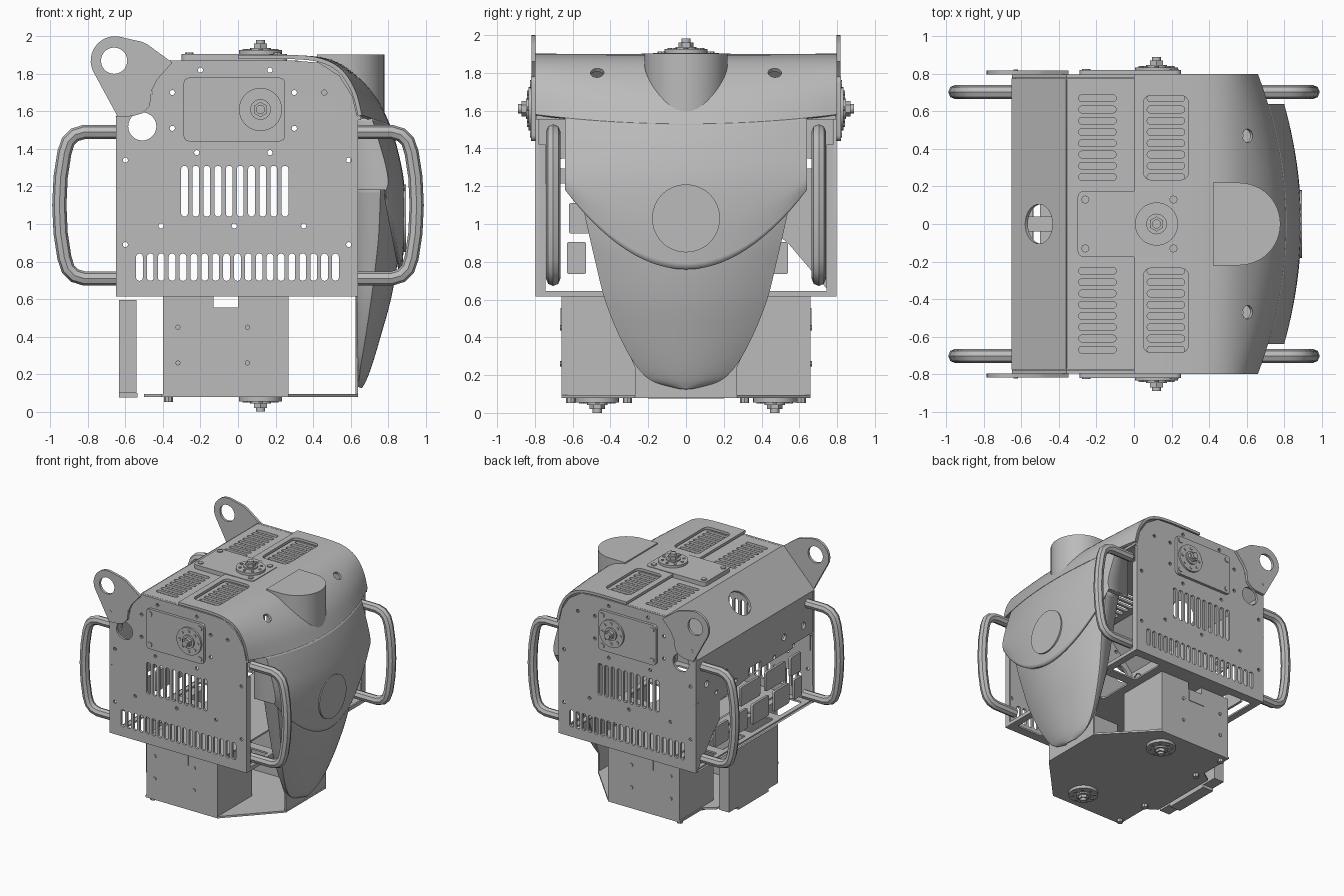
import bpy, bmesh, math
from mathutils import Vector, Matrix

cube = bpy.data.objects.get("Cube")
if cube:
    bpy.data.objects.remove(cube, do_unlink=True)

GREY = (0.5, 0.5, 0.5, 1)
mat = bpy.data.materials.new("plain grey")
mat.use_nodes = True
mat.diffuse_color = GREY
mat.node_tree.nodes["Principled BSDF"].inputs["Base Color"].default_value = GREY
X, Y, Z = Vector((1, 0, 0)), Vector((0, 1, 0)), Vector((0, 0, 1))
parts = []


def add(name, mesh):
    ob = bpy.data.objects.new(name, mesh)
    bpy.context.collection.objects.link(ob)
    mesh.materials.clear()
    mesh.materials.append(mat)
    parts.append(ob)
    return ob


def evaluated_mesh(ob):
    bpy.context.view_layer.update()
    dg = bpy.context.evaluated_depsgraph_get()
    return bpy.data.meshes.new_from_object(ob.evaluated_get(dg))


def from_curve(name, curve, matrix=Matrix()):
    tmp = bpy.data.objects.new("tmp_curve", curve)
    bpy.context.collection.objects.link(tmp)
    mesh = evaluated_mesh(tmp)
    bpy.data.objects.remove(tmp, do_unlink=True)
    mesh.transform(matrix)
    return add(name, mesh)


def poly_spline(curve, pts, cyclic=True):
    sp = curve.splines.new('POLY')
    sp.points.add(len(pts) - 1)
    for p, co in zip(sp.points, pts):
        p.co = (*co, 0, 1) if len(co) == 2 else (*co, 1)
    sp.use_cyclic_u = cyclic


def plate(name, outline, holes, origin, u, v, thick):
    """Flat plate with holes, centred on its own plane."""
    c = bpy.data.curves.new(name, 'CURVE')
    c.dimensions, c.fill_mode, c.extrude = '2D', 'BOTH', thick / 2
    for pts in [outline] + holes:
        poly_spline(c, pts)
    m = Matrix((u, v, u.cross(v))).transposed().to_4x4()
    m.translation = origin
    return from_curve(name, c, m)


def arc(cx, cy, r, a0, a1, n):
    return [(cx + r * math.cos(math.radians(a0 + (a1 - a0) * i / n)),
             cy + r * math.sin(math.radians(a0 + (a1 - a0) * i / n))) for i in range(n + 1)]


def circle(cx, cy, r, n=16):
    return arc(cx, cy, r, 0, 360, n)[:-1]


def rrect(cx, cy, w, h, r, n=4):
    a, b = w / 2 - r, h / 2 - r
    return sum((arc(cx + sx * a, cy + sy * b, r, q, q + 90, n) for sx, sy, q in
                ((1, 1, 0), (-1, 1, 90), (-1, -1, 180), (1, -1, 270))), [])


def box(name, lo, hi):
    lo, hi = Vector(lo), Vector(hi)
    bm = bmesh.new()
    bmesh.ops.create_cube(bm, size=1, matrix=Matrix.Translation((lo + hi) / 2)
                          @ Matrix.Diagonal((*(hi - lo), 1)))
    me = bpy.data.meshes.new(name)
    bm.to_mesh(me)
    return add(name, me)


def studs(name, items):
    """Cylinders joined in one object: (base, axis, radius, height, sides)."""
    bm = bmesh.new()
    for base, axis, r, h, n in items:
        m = Matrix.Translation(Vector(base) + axis * h / 2) @ axis.to_track_quat('Z', 'Y').to_matrix().to_4x4()
        bmesh.ops.create_cone(bm, cap_ends=True, segments=n, radius1=r, radius2=r, depth=h, matrix=m)
    me = bpy.data.meshes.new(name)
    bm.to_mesh(me)
    return add(name, me)


def flange(name, base, axis, u, v, h):
    base = Vector(base)
    items = [(base, axis, 0.115, h, 32), (base, axis, 0.055, h + 0.012, 24),
             (base, axis, 0.04, h + 0.035, 6), (base, axis, 0.025, h + 0.055, 12)]
    for px, py in circle(0, 0, 0.085, 8):
        items.append((base + u * px + v * py, axis, 0.012, h + 0.006, 8))
    studs(name, items)


def loft(name, rows, back=None, cols=28, sub=5):
    """Bowed shell; each row is centre x, z, side x, z and half width."""
    rows = [Vector(r) for r in rows]
    path = []
    for i in range(len(rows) - 1):
        a, b, c, d = rows[max(i - 1, 0)], rows[i], rows[i + 1], rows[min(i + 2, len(rows) - 1)]
        for k in range(sub):
            t = k / sub
            path.append(b + (c - a) * t / 2 + (a * 2 - b * 5 + c * 4 - d) * t**2 / 2
                        + (b * 3 - a - c * 3 + d) * t**3 / 2)
    path.append(rows[-1])
    bm = bmesh.new()
    grid = []
    for xc, zc, xs, zs, w in path:
        pts = []
        for j in range(cols + 1):
            s = 2 * j / cols - 1
            pts.append((xc + (xs - xc) * s * s, s * w, zc + (zs - zc) * s * s))
        if back is not None:
            pts = [(back, -w, zs)] + pts + [(back, w, zs)]
        grid.append([bm.verts.new(p) for p in pts])
    for r0, r1 in zip(grid, grid[1:]):
        for j in range(len(r0) - 1):
            bm.faces.new((r0[j], r1[j], r1[j + 1], r0[j + 1]))
    me = bpy.data.meshes.new(name)
    bm.to_mesh(me)
    ob = add(name, me)
    sol = ob.modifiers.new("thickness", 'SOLIDIFY')
    sol.thickness, sol.offset = 0.022, -1
    return ob


# Side plates with vent slots, lifting lugs, covers and handles
slots = [rrect(-0.285 + 0.0595 * i, 1.175, 0.036, 0.27, 0.017) for i in range(10)]
slots += [rrect(-0.525 + 0.058 * i, 0.77, 0.036, 0.145, 0.017) for i in range(19)]
pins = [(x, z) for z, xs in ((1.82, (-0.2, 0.17)), (1.7, (-0.47, -0.35, 0.3, 0.46)),
                             (1.51, (-0.35, 0.3)), (1.38, (-0.22, 0.17)), (1.34, (-0.6, 0.59)),
                             (0.99, (-0.41, -0.02, 0.35)), (0.89, (-0.6, 0.59))) for x in xs]
side = [(-0.65, 0.615), (0.64, 0.615), (0.64, 1.55), (0.61, 1.68), (0.54, 1.79),
        (0.43, 1.86), (0.3, 1.87), (-0.36, 1.87), (-0.65, 1.57)]
lug = arc(-0.655, 1.87, 0.13, 205, 80, 12) + [(-0.51, 1.97), (-0.48, 1.955), (-0.35, 1.86),
      (-0.43, 1.77), (-0.46, 1.71), (-0.47, 1.63), (-0.51, 1.59), (-0.56, 1.575), (-0.64, 1.57)]
grip = [(0.62, 1.49), (0.82, 1.49), (0.87, 1.475), (0.905, 1.44), (0.925, 1.38), (0.945, 1.25), (0.952, 1.1),
        (0.945, 0.95), (0.925, 0.82), (0.905, 0.76), (0.87, 0.725), (0.82, 0.71), (0.62, 0.71)]
for s in (-1, 1):
    tag = "left" if s > 0 else "right"
    plate(f"side_plate_{tag}", side, slots + [circle(x, z, 0.014, 10) for x, z in pins]
          + [circle(-0.51, 1.52, 0.075, 28)], Y * s * 0.787, X, Z, 0.02)
    plate(f"lifting_lug_{tag}", lug, [circle(-0.66, 1.87, 0.07, 28)], Y * s * 0.808, X, Z, 0.022)
    plate(f"side_cover_{tag}", rrect(-0.02, 1.61, 0.54, 0.34, 0.03), [], Y * s * 0.805, X, Z, 0.03)
    flange(f"side_flange_{tag}", (0.12, s * 0.815, 1.61), Y * s, X, Z, 0.02)
    studs(f"side_screws_{tag}", [((x, s * 0.815, z), Y * s, 0.022, 0.012, 8)
                                 for x in (-0.255, 0.215) for z in (1.48, 1.74)]
          + [((-0.63, s * 0.81, 1.66), Y * s, 0.012, 0.012, 8)])
    for d in (-1, 1):
        end = "front" if d > 0 else "back"
        c = bpy.data.curves.new("grip", 'CURVE')
        c.dimensions, c.bevel_depth, c.bevel_resolution = '3D', 0.038, 2
        poly_spline(c, [(d * x, s * 0.703, z) for x, z in grip], False)
        from_curve(f"handle_{end}_{tag}", c)
    # Folded front edges of the side plates
    for lo, hi in (((0.625, 0.745, 0.615), (0.64, 0.795, 1.42)), ((0.625, 0.43, 0.615), (0.64, 0.795, 0.645)),
                   ((0.52, 0.62, 1.553), (0.655, 0.795, 1.575))):
        ys = sorted((s * lo[1], s * hi[1]))
        box(f"front_edge_{tag}", (lo[0], ys[0], lo[2]), (hi[0], ys[1], hi[2]))

# Top deck with vent slots, sloped rear deck and back panel
rows = [s * (0.25 + 0.06 * i) for s in (-1, 1) for i in range(8)]
plate("top_deck", rrect(-0.02, 0, 0.68, 1.55, 0.005),
      [rrect(x, y, 0.2, 0.036, 0.017) for y in rows for x in (-0.195, 0.17)], Z * 1.86, X, Y, 0.02)
slope = Vector((0.29, 0, 0.30)).normalized()
plate("sloped_rear_deck", rrect(0, 0, 1.55, 0.42, 0.005), [circle(0, 0, 0.105, 32)],
      Vector((-0.5, 0, 1.715)), Y, slope, 0.02)
ports = [rrect(y, 0.82, w, 0.17, 0.01) for y, w in ((-0.58, 0.1), (-0.36, 0.2), (-0.08, 0.22), (0.2, 0.2), (0.45, 0.18))]
ports += [rrect(y, 1.03, w, 0.16, 0.01) for y, w in ((-0.55, 0.14), (-0.28, 0.26), (0.06, 0.26), (0.38, 0.2))]
ports += [rrect(0, 1.2, 0.16, 0.07, 0.01)]
ports += [circle(y, z, r, 14) for z, r, n in ((1.2, 0.018, 6), (1.32, 0.028, 5))
          for y in [0.13 * i for i in range(-n, n + 1) if abs(i) > 1 and i % 2 == n % 2]]
plate("back_panel", rrect(0, 1.095, 1.55, 0.955, 0.005), ports, X * -0.64, Y, Z, 0.02)

# Front shells: hood, chest and lower cover
hood = loft("hood_shell", [(0, 1.9, 0, 1.9, 0.8), (0.3, 1.9, 0.3, 1.9, 0.8), (0.5, 1.875, 0.45, 1.88, 0.8),
                           (0.64, 1.785, 0.555, 1.82, 0.8), (0.74, 1.67, 0.625, 1.71, 0.8),
                           (0.81, 1.53, 0.66, 1.58, 0.8)])
cutters = []
for s in (-1, 1):
    cutters.append(plate("vent_cutter", rrect(0.17, s * 0.46, 0.24, 0.45, 0.04), [], Z * 1.9, X, Y, 0.046))
    cutters.append(studs("hole_cutter", [((0.5, s * 0.47, 1.66), Vector((0.6, 0, 0.8)), 0.036, 0.3, 16)]))
for cut in cutters:
    b = hood.modifiers.new("cut", 'BOOLEAN')
    b.operation, b.object, b.solver = 'DIFFERENCE', cut, 'EXACT'
hood.data = evaluated_mesh(hood)
hood.modifiers.clear()
for cut in cutters:
    parts.remove(cut)
    bpy.data.objects.remove(cut, do_unlink=True)
loft("chest_shell", [(0.81, 1.53, 0.714, 1.562, 0.64), (0.85, 1.4, 0.745, 1.46, 0.64), (0.885, 1.22, 0.785, 1.32, 0.64),
                     (0.89, 1.0, 0.8, 1.23, 0.64), (0.875, 0.76, 0.79, 1.18, 0.64)], back=0.6)
loft("lower_cover", [(0.865, 1.2, 0.76, 1.2, 0.57), (0.86, 0.95, 0.75, 0.95, 0.515), (0.85, 0.8, 0.735, 0.8, 0.48),
                     (0.815, 0.6, 0.71, 0.6, 0.43), (0.76, 0.4, 0.68, 0.4, 0.35), (0.715, 0.25, 0.655, 0.25, 0.265),
                     (0.685, 0.17, 0.645, 0.17, 0.18), (0.66, 0.125, 0.64, 0.132, 0.06)], back=0.635)
studs("chest_disc", [((0.8, 0, 1.03), X, 0.18, 0.094, 48)])
plate("collar", [(0.42, -0.22)] + arc(0.56, 0, 0.22, -90, 90, 24) + [(0.42, 0.22)], [], Z * 1.73, X, Y, 0.345)

# Top cover with flange
plate("top_cover", rrect(-0.02, 0, 0.56, 0.35, 0.03), [], Z * 1.888, X, Y, 0.036)
flange("top_flange", (0.12, 0, 1.9), Z, X, Y, 0.026)
studs("top_screws", [((x, y, 1.9), Z, 0.022, 0.014, 8) for x in (-0.26, 0.21) for y in (-0.13, 0.13)])

# Floor frame, leg boxes, lower plates and rear channel
plate("floor_frame", rrect(0, 0, 1.26, 1.56, 0.01),
      [rrect(x, y, 0.24, 0.3, 0.02) for x in (-0.47, 0.46) for y in (-0.57, -0.19, 0.19, 0.57)], Z * 0.622, X, Y, 0.014)
leg_box = [(-0.4, 0.09), (0.27, 0.09), (0.27, 0.615), (0, 0.615), (0, 0.555), (-0.13, 0.555), (-0.13, 0.615), (-0.4, 0.615)]
for s in (-1, 1):
    tag = "left" if s > 0 else "right"
    plate(f"leg_box_{tag}", leg_box, [], Y * s * 0.43, X, Z, 0.46)
    plate(f"leg_box_cover_{tag}", rrect(-0.08, 0.505, 0.15, 0.1, 0.002), [], Y * s * 0.661, X, Z, 0.008)
    studs(f"leg_box_screws_{tag}", [((x, s * 0.66, z), Y * s, 0.014, 0.008, 8)
                                    for x in (-0.32, 0.05) for z in (0.26, 0.45)])
    flange(f"bottom_flange_{tag}", (0.12, s * 0.47, 0.08), -Z, X, Y, 0.025)
    studs(f"bottom_feet_{tag}", [((x, s * y, 0.08), -Z, 0.024, 0.028, 8)
                                 for x, y in ((-0.37, 0.61), (-0.37, 0.31))])
half = [(0.64, 0.27), (0.27, 0.66), (-0.41, 0.66), (-0.41, 0.36), (-0.5, 0.3)]
plate("bottom_plate", half + [(x, -y) for x, y in reversed(half)], [], Z * 0.087, X, Y, 0.016)
half = [(0.27, 0.085), (0.27, 0.24), (0.43, 0.615)]
plate("lower_front_plate", half + [(-y, z) for y, z in reversed(half)], [], X * 0.632, Y, Z, 0.014)
box("rear_channel", (-0.635, -0.33, 0.1), (-0.54, 0.33, 0.595))
box("rear_channel_foot", (-0.635, -0.2, 0.075), (-0.535, 0.2, 0.1))

# Smooth curved faces and keep sharp edges
bpy.ops.object.select_all(action='DESELECT')
for ob in parts:
    ob.select_set(True)
bpy.context.view_layer.objects.active = hood
bpy.ops.object.shade_smooth_by_angle(angle=math.radians(32))
